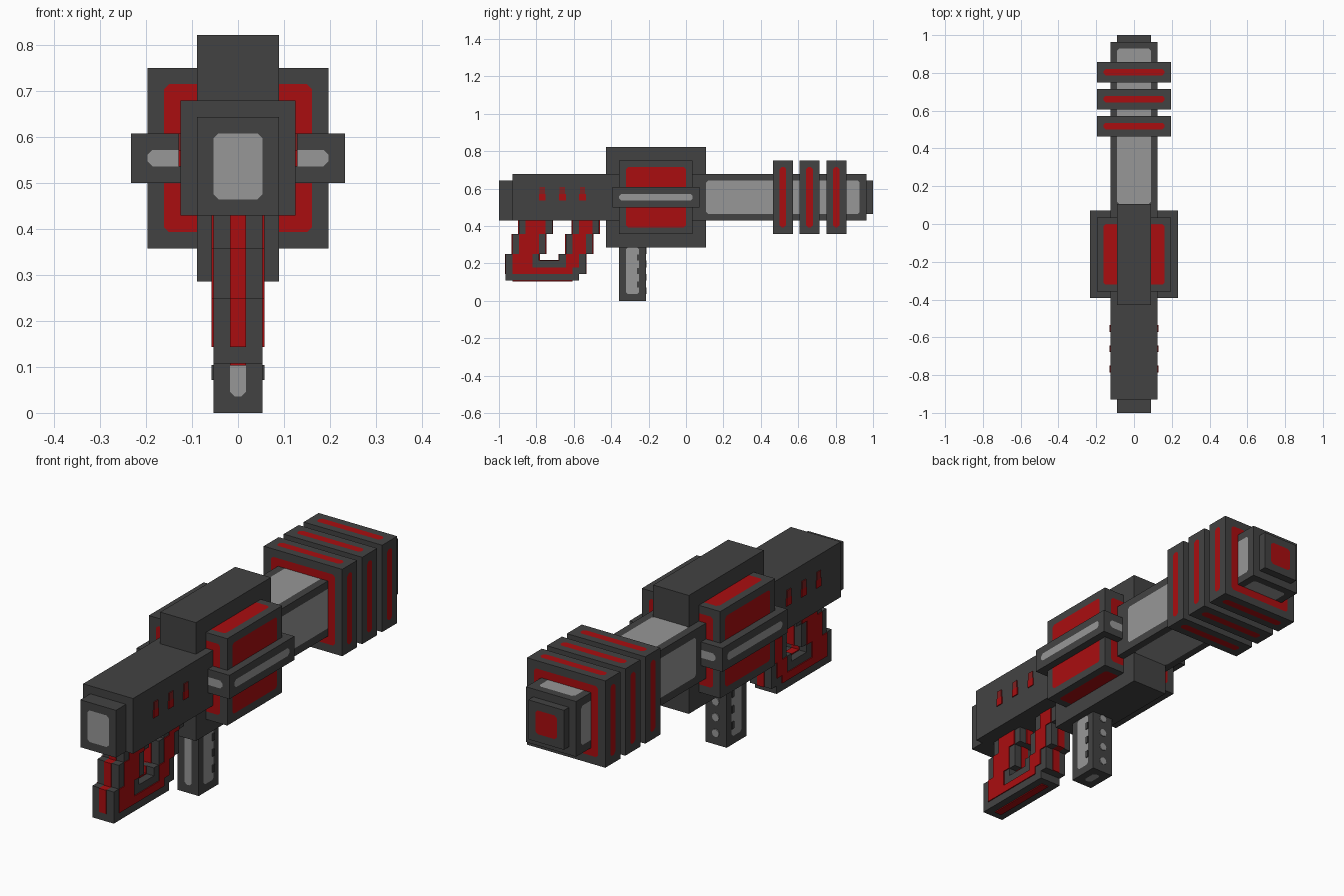
import bpy, bmesh, math
from mathutils import Vector, Matrix

cube = bpy.data.objects.get("Cube")
if cube:
    bpy.data.objects.remove(cube, do_unlink=True)

U = 2 / 56    # grid unit: the model is 56 units long
T = 0.12      # thickness of painted plates, in units


def material(name, r, g, b):
    m = bpy.data.materials.new(name)
    m.use_nodes = True
    m.diffuse_color = (r, g, b, 1)
    m.node_tree.nodes["Principled BSDF"].inputs["Base Color"].default_value = (r, g, b, 1)
    return m


DARK = material("dark grey", 0.055, 0.055, 0.055)
LIGHT = material("light grey", 0.31, 0.31, 0.31)
RED = material("red", 0.40, 0.004, 0.005)
DULL = material("dull red", 0.22, 0.015, 0.015)

AXES = {"+x": (1, 0, 0), "-x": (-1, 0, 0), "+y": (0, 1, 0),
        "-y": (0, -1, 0), "+z": (0, 0, 1), "-z": (0, 0, -1)}
ALL = list(AXES)


def add_box(bm, x, y, z):
    size = [(r[1] - r[0]) * U for r in (x, y, z)]
    mid = [(r[1] + r[0]) / 2 * U for r in (x, y, z)]
    bmesh.ops.create_cube(bm, size=1, matrix=Matrix.Translation(mid) @ Matrix.Diagonal((*size, 1)))


def finish(bm, name, mats):
    me = bpy.data.meshes.new(name)
    bm.to_mesh(me)
    bm.free()
    for m in mats:
        me.materials.append(m)
    ob = bpy.data.objects.new(name, me)
    bpy.context.collection.objects.link(ob)
    return ob


def block(name, half_x, y, z, paint=DARK, faces=()):
    """Box centred on x = 0, with an inset painted field on the given faces."""
    bm = bmesh.new()
    add_box(bm, (-half_x, half_x), y, z)
    bm.normal_update()
    wanted = [Vector(AXES[a]) for a in faces]
    fields = [f for f in bm.faces if any(f.normal.dot(w) > 0.9 for w in wanted)]
    if fields:
        bmesh.ops.inset_individual(bm, faces=fields, thickness=U, use_even_offset=True)
        corners = {v for f in fields for v in f.verts}
        for f in fields:
            f.material_index = 1
        # clip the corners of the painted fields
        cut = bmesh.ops.bevel(bm, geom=list(corners), offset=0.3 * U, segments=1,
                              affect='VERTICES', clamp_overlap=True)
        for f in cut["faces"]:
            if len(f.verts) == 3:
                f.material_index = 0
    return finish(bm, name, [DARK, paint])


def boxes(name, mat, parts):
    """Several boxes, each (half_x, y range, z range), in one object."""
    bm = bmesh.new()
    for half_x, y, z in parts:
        add_box(bm, (-half_x, half_x), y, z)
    return finish(bm, name, [mat])


# Body and barrel
block("rear_cap", 2.5, (-28, -26), (12, 18), LIGHT, ["-y"])
block("body", 3.5, (-26, 2), (12, 19))
block("core", 2.5, (-12, 3), (8, 23))
block("barrel", 3.5, (2, 27), (12, 19), LIGHT, ["+x", "-x", "+z", "-z"])
block("muzzle", 2.5, (27, 28), (13, 18), RED, ["+y"])

# Side housing and rail
block("side_housing", 5.5, (-10, 1), (10, 21), RED, ALL)
block("side_rail", 6.5, (-11, 2), (14, 17), LIGHT, ALL)

# Barrel rings
for i in range(3):
    y = 13 + 4 * i
    block(f"barrel_ring_{i + 1}", 5.5, (y, y + 3), (10, 21), RED, ALL)

# Indicator lamps on both sides of the body
lamps = [-22, -19, -16]
boxes("lamps", RED, [(3.5 + T, (y, y + 1), (15, 16)) for y in lamps])
boxes("lamp_tops", DULL, [(3.5 + T, (y + 0.1, y + 0.9), (16, 17)) for y in lamps])

# Front grip with scalloped side strips
block("front_grip", 1.5, (-10, -6), (0, 9), LIGHT, ["+x", "-x", "-y", "-z"])
boxes("grip_notches", DARK, [(1.5 + T, (-7.35, -6.95), (z, z + 0.9)) for z in (2, 4, 6)])
bm = bmesh.new()
for z in (1.5, 3.5, 5.5, 7.5):
    place = Matrix.Translation((0, -6 * U, z * U)) @ Matrix.Rotation(math.pi / 2, 4, 'X')
    bmesh.ops.create_cone(bm, cap_ends=True, segments=8, radius1=0.5 * U,
                          radius2=0.5 * U, depth=2 * T * U, matrix=place)
finish(bm, "grip_studs", [LIGHT])

# Rear handle: two legs stepping forward as they rise, joined by a bridge
legs = []
for step, z in enumerate([(4, 7), (7, 10), (10, 12)]):
    legs.append(((-27 + step, -22 + step), z))
    legs.append(((-19 + step, -15 + step), z))
boxes("rear_handle", DARK, [(1.5, y, z) for y, z in legs]
      + [(1.5, (-22, -19), (4, 6)), (1.5, (-27, -16), (3, 4))])

# Red trim on the handle
boxes("handle_side_trim", RED,
      [(1.5 + T, (y[0] + 1, y[1] - 1), (max(z[0], 5), z[1])) for y, z in legs]
      + [(1.5 + T, (-26, -17), (4, 5))])
boxes("handle_edge_trim", RED,
      [(0.5, (y[0] - T, y[1] + T), z) for y, z in legs]
      + [(0.5, (-26, -17), (3 - T, 4)), (0.5, (-22, -19), (5, 6 + T))])
